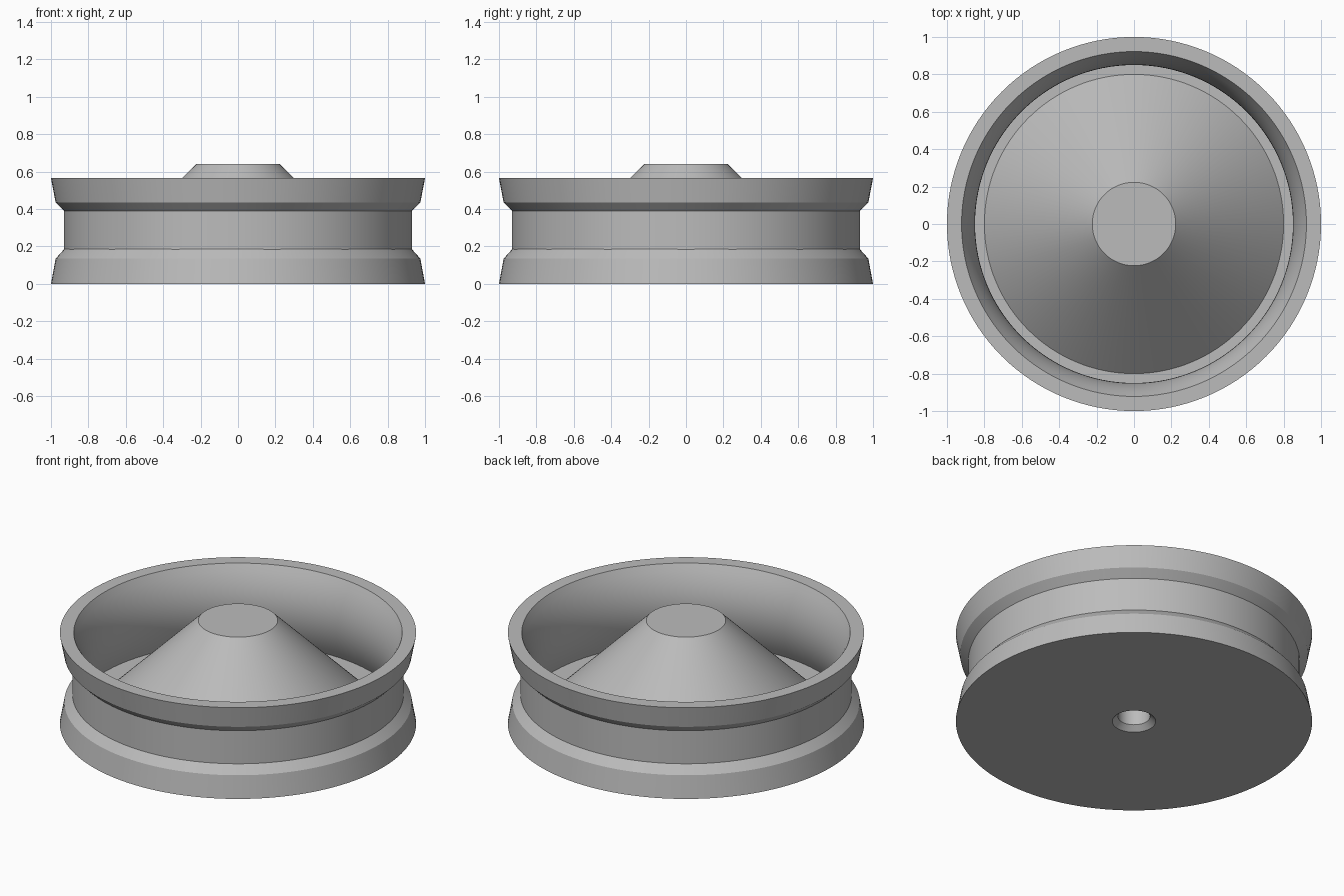
import bpy, bmesh, math

SEGMENTS = 128

cube = bpy.data.objects.get("Cube")
if cube:
    bpy.data.objects.remove(cube, do_unlink=True)

grey = bpy.data.materials.new("plain grey")
grey.use_nodes = True
colour = (0.5, 0.5, 0.5, 1)
grey.diffuse_color = colour
grey.node_tree.nodes["Principled BSDF"].inputs["Base Color"].default_value = colour


def lathe(name, profile):
    """Revolve a list of (radius, height) points around z; radius 0 closes the ends."""
    bm = bmesh.new()
    verts = [bm.verts.new((r, 0, z)) for r, z in profile]
    edges = [bm.edges.new(pair) for pair in zip(verts, verts[1:])]
    bmesh.ops.spin(bm, geom=verts + edges, cent=(0, 0, 0), axis=(0, 0, 1),
                   angle=math.tau, steps=SEGMENTS, use_merge=True)
    bmesh.ops.remove_doubles(bm, verts=bm.verts[:], dist=0.0001)
    bmesh.ops.recalc_face_normals(bm, faces=bm.faces[:])
    mesh = bpy.data.meshes.new(name)
    bm.to_mesh(mesh)
    bm.free()
    mesh.materials.append(grey)
    obj = bpy.data.objects.new(name, mesh)
    bpy.context.collection.objects.link(obj)
    bpy.ops.object.select_all(action='DESELECT')
    obj.select_set(True)
    bpy.context.view_layer.objects.active = obj
    bpy.ops.object.shade_smooth_by_angle(angle=math.radians(20))
    return obj


TOP, FLOOR = 0.565, 0.07

# Countersunk axle hole in the underside
axle_hole = [(0, 0.5), (0.09, 0.5), (0.09, 0.03), (0.122, 0)]

# Outer tread with two flared lips and a groove between
tread = [(1, 0), (0.975, 0.135), (0.93, 0.185),
         (0.93, 0.39), (0.975, 0.435), (1, TOP)]

# Inner wall, bulging inward at half height
steps = 12
inner_wall = []
for i in range(steps + 1):
    t = i / steps
    bulge = 1 - (2 * t - 1) ** 2
    inner_wall.append((0.922 - 0.072 * bulge, TOP + (FLOOR - TOP) * t))

# Narrow floor ring and conical hub with a flat cap
hub = [(0.8, FLOOR), (0.223, 0.64), (0, 0.64)]

lathe("wheel", axle_hole + tread + inner_wall + hub)
